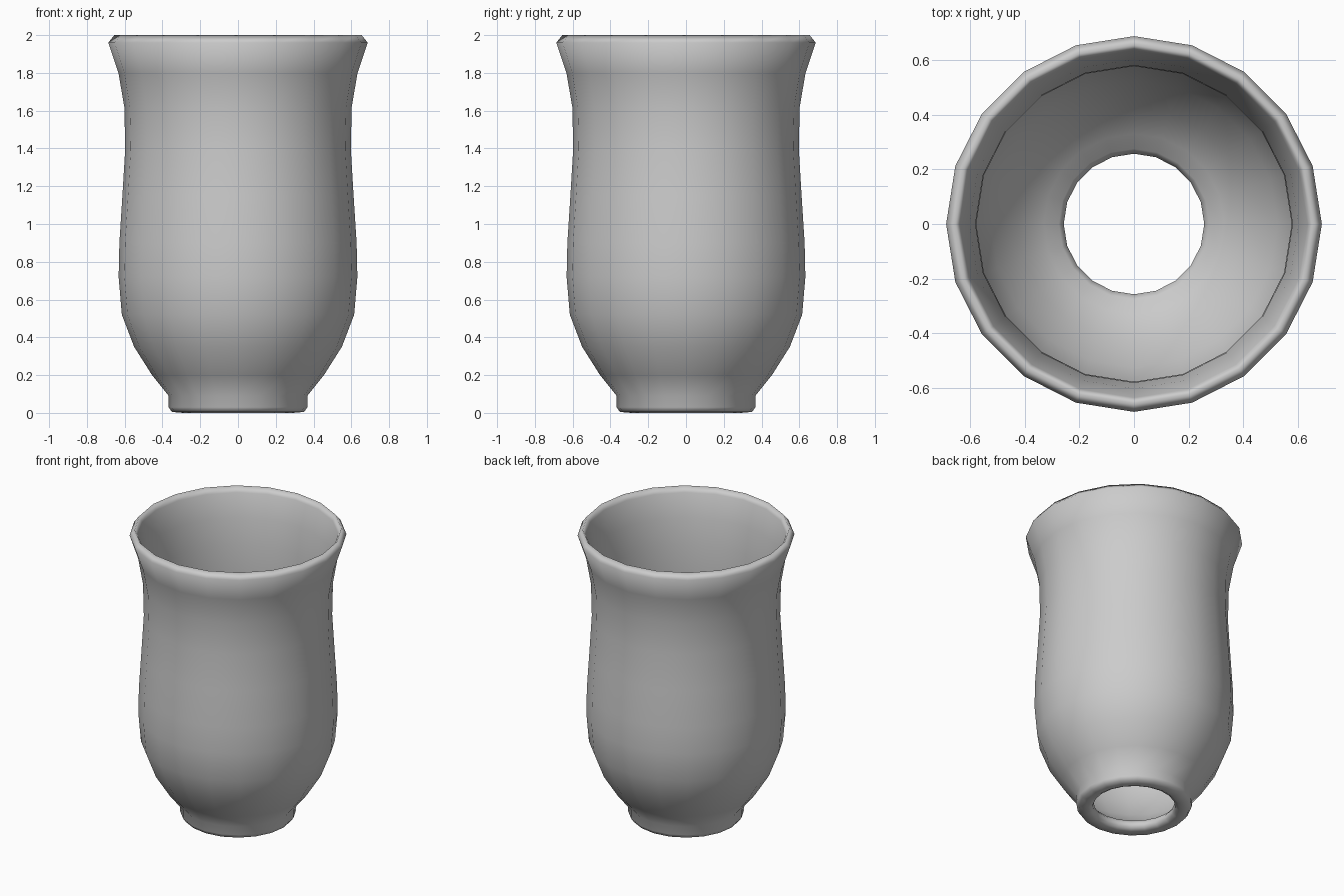
import bpy, bmesh
from math import cos, sin, tau

if "Cube" in bpy.data.objects:
    bpy.data.objects.remove(bpy.data.objects["Cube"])

SIDES = 20

# Closed wall section (radius, height): outside going up, then inside going down
PROFILE = [
    (0.29, 0.0), (0.35, 0.005), (0.367, 0.03), (0.367, 0.09), (0.455, 0.2),
    (0.55, 0.35), (0.615, 0.52), (0.632, 0.72), (0.628, 0.9), (0.612, 1.15),
    (0.597, 1.4), (0.602, 1.62), (0.633, 1.8), (0.687, 1.96), (0.655, 2.0),
    (0.635, 1.96), (0.602, 1.8), (0.58, 1.62), (0.577, 1.4), (0.59, 1.15),
    (0.605, 0.9), (0.608, 0.72), (0.59, 0.52), (0.525, 0.35), (0.425, 0.2),
    (0.33, 0.1), (0.275, 0.07), (0.257, 0.045), (0.262, 0.015),
]


def lathe(name, profile, sides):
    bm = bmesh.new()
    rings = [[bm.verts.new((r * cos(tau * i / sides), r * sin(tau * i / sides), z))
              for i in range(sides)] for r, z in profile]
    for k, low in enumerate(rings):
        high = rings[(k + 1) % len(rings)]
        for i in range(sides):
            j = (i + 1) % sides
            bm.faces.new((low[i], low[j], high[j], high[i])).smooth = True
    bmesh.ops.recalc_face_normals(bm, faces=bm.faces)
    mesh = bpy.data.meshes.new(name)
    bm.to_mesh(mesh)
    bm.free()
    obj = bpy.data.objects.new(name, mesh)
    bpy.context.collection.objects.link(obj)
    return obj


# Glass-like shade with flared rim, rounded belly and an open collar
lathe("lamp_shade", PROFILE, SIDES)
